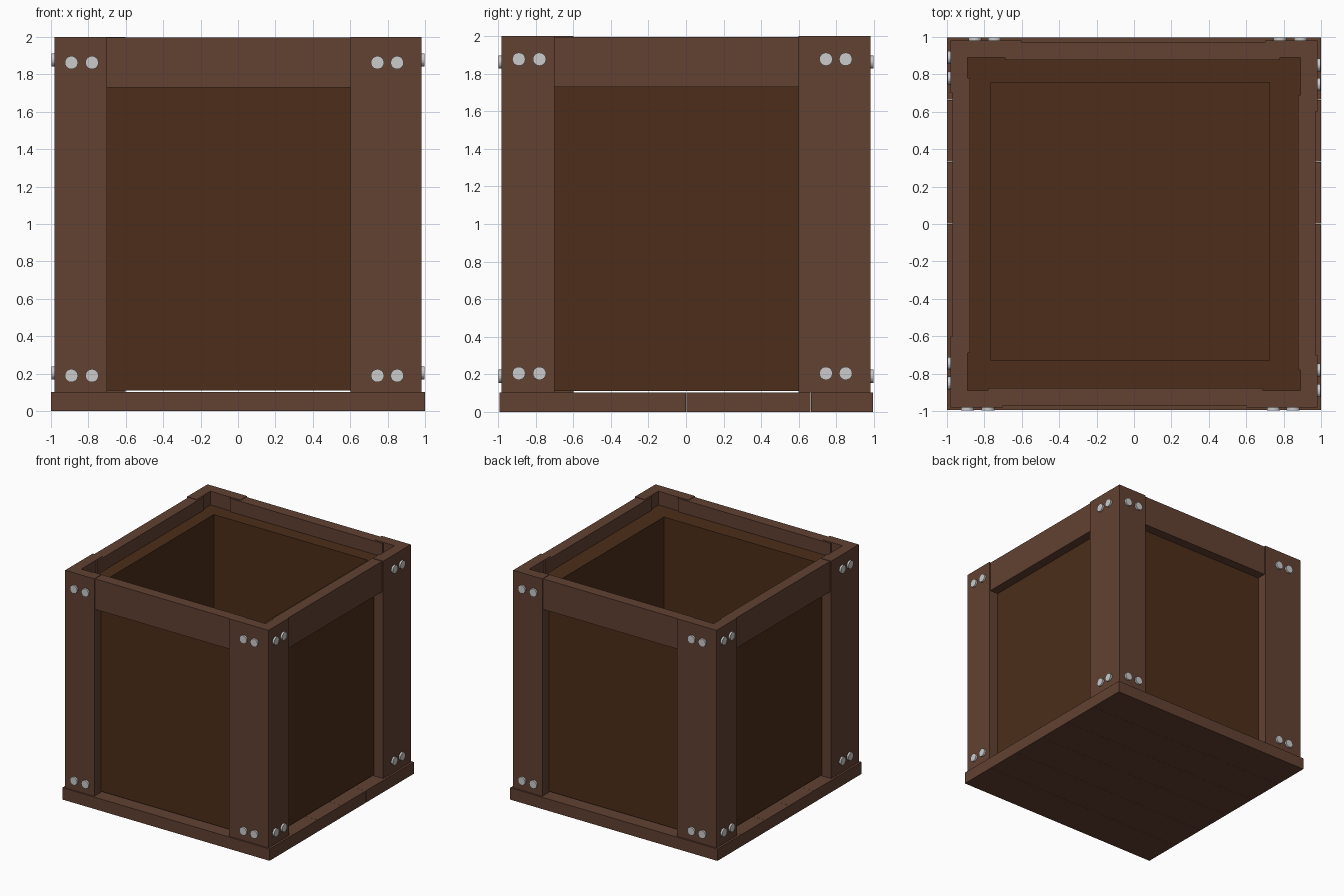
import bpy, bmesh
from math import pi
from mathutils import Matrix

if "Cube" in bpy.data.objects:
    bpy.data.objects.remove(bpy.data.objects["Cube"])


def material(name, rgb):
    m = bpy.data.materials.new(name)
    m.diffuse_color = (*rgb, 1)
    m.use_nodes = True
    m.node_tree.nodes["Principled BSDF"].inputs["Base Color"].default_value = m.diffuse_color
    return m


FRAME = material("frame_wood", (0.122, 0.053, 0.032))
PANEL = material("panel_wood", (0.072, 0.027, 0.010))


def finish(name, bm, mat=None, rot=0.0):
    bm.transform(Matrix.Rotation(rot, 4, 'Z'))
    bmesh.ops.recalc_face_normals(bm, faces=bm.faces[:])
    me = bpy.data.meshes.new(name)
    bm.to_mesh(me)
    bm.free()
    if mat:
        me.materials.append(mat)
    ob = bpy.data.objects.new(name, me)
    bpy.context.collection.objects.link(ob)
    return ob


def box(name, x, y, z, mat, rot=0.0):
    bm = bmesh.new()
    bmesh.ops.create_cube(bm, size=1)
    for v in bm.verts:
        v.co = [r[0] if c < 0 else r[1] for c, r in zip(v.co, (x, y, z))]
    return finish(name, bm, mat, rot)


def bolt(name, x, z, rot):
    # flat round bolt head on the outer face of a post
    bm = bmesh.new()
    bmesh.ops.create_cone(bm, cap_ends=True, segments=24, radius1=0.035,
                          radius2=0.035, depth=0.024)
    bm.transform(Matrix.Translation((x, -0.985, z)) @ Matrix.Rotation(pi / 2, 4, 'X'))
    finish(name, bm, None, rot)


# base planks running along x
for i in range(6):
    y0 = -0.993 + i * 0.3315
    box(f"base_plank_{i + 1}", (-1, 1), (y0, y0 + 0.3305), (0, 0.103), FRAME)

# inner open box: inset the top face and push it down
bm = bmesh.new()
bmesh.ops.create_cube(bm, size=1)
for v in bm.verts:
    v.co.x *= 1.78
    v.co.y *= 1.78
    v.co.z = 0.112 if v.co.z < 0 else 1.88
top = max(bm.faces, key=lambda f: f.calc_center_median().z)
bmesh.ops.inset_region(bm, faces=[top], thickness=0.147, use_even_offset=True)
for v in top.verts:
    v.co.x -= 0.02
    v.co.y += 0.014
ret = bmesh.ops.extrude_discrete_faces(bm, faces=[top])
for v in ret["faces"][0].verts:
    v.co.z = 0.25
finish("inner_box", bm, PANEL)

# four framed walls arranged as a pinwheel
for k, side in enumerate(("front", "right", "back", "left")):
    r = k * pi / 2
    lift = 0.015 * (k % 2)
    box(f"{side}_narrow_post", (-0.889, -0.70), (-0.981, -0.889), (0.103, 2), FRAME, r)
    box(f"{side}_wide_post", (0.60, 0.981), (-0.981, -0.889), (0.103, 2), FRAME, r)
    box(f"{side}_top_rail", (-0.78, 0.69), (-0.97, -0.875), (1.73, 1.996), FRAME, r)
    for x in (-0.89, -0.78, 0.745, 0.85):
        for z in (0.19, 1.862):
            bolt(f"{side}_bolt", x, z + lift, r)
